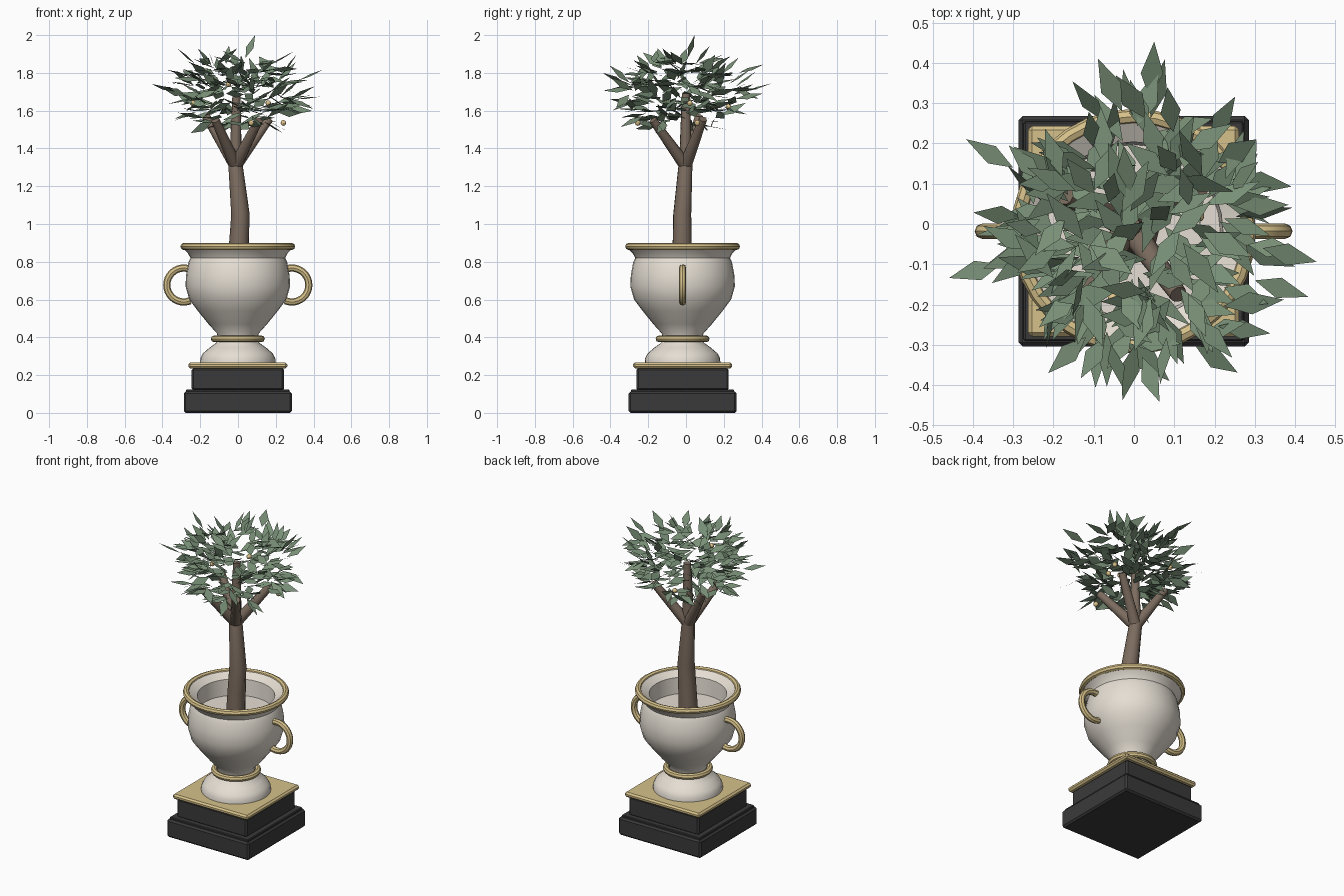
import bpy, bmesh, math, random
from mathutils import Vector, Matrix

random.seed(5)
if "Cube" in bpy.data.objects:
    bpy.data.objects.remove(bpy.data.objects["Cube"])

CX, CY = -0.001, -0.018


def material(name, rgb):
    lin = [((c / 255 + 0.055) / 1.055) ** 2.4 for c in rgb] + [1]
    m = bpy.data.materials.new(name)
    m.use_nodes = True
    m.diffuse_color = lin
    m.node_tree.nodes["Principled BSDF"].inputs["Base Color"].default_value = lin
    return m


stone = material("cream stone", (229, 222, 211))
gold = material("gold trim", (214, 193, 138))
black = material("black plinth", (58, 58, 58))
bark = material("brown bark", (124, 108, 95))
green = material("leaf green", (120, 143, 118))
fruit_tan = material("pale fruit", (222, 196, 140))


def finish(obj, name, mat, smooth=35):
    obj.name = name
    obj.data.materials.clear()
    obj.data.materials.append(mat)
    bpy.ops.object.select_all(action='DESELECT')
    obj.select_set(True)
    bpy.context.view_layer.objects.active = obj
    if smooth:
        bpy.ops.object.shade_smooth_by_angle(angle=math.radians(smooth))
    return obj


def from_bmesh(bm, name, mat, smooth=35):
    me = bpy.data.meshes.new(name)
    bm.to_mesh(me)
    bm.free()
    obj = bpy.data.objects.new(name, me)
    bpy.context.collection.objects.link(obj)
    return finish(obj, name, mat, smooth)


def slab(name, half, z0, z1, mat, bevel=0.01):
    bm = bmesh.new()
    bmesh.ops.create_cube(bm, size=1)
    bmesh.ops.scale(bm, vec=(half * 2, half * 2, z1 - z0), verts=bm.verts)
    bmesh.ops.translate(bm, vec=(CX, CY, (z0 + z1) / 2), verts=bm.verts)
    bmesh.ops.bevel(bm, geom=bm.edges[:], offset=bevel, segments=1,
                    affect='EDGES', profile=0.5)
    return from_bmesh(bm, name, mat)


def lathe(name, profile, mat, steps=32):
    bm = bmesh.new()
    vs = [bm.verts.new((CX + r, CY, z)) for r, z in profile]
    edges = [bm.edges.new(p) for p in zip(vs, vs[1:])]
    bmesh.ops.spin(bm, geom=vs + edges, cent=(CX, CY, 0), axis=(0, 0, 1),
                   angle=math.tau, steps=steps)
    bmesh.ops.remove_doubles(bm, verts=bm.verts, dist=0.0005)
    bmesh.ops.recalc_face_normals(bm, faces=bm.faces)
    return from_bmesh(bm, name, mat)


def tube(name, points, radii, mat, smooth=60, resolution=3):
    cu = bpy.data.curves.new(name, 'CURVE')
    cu.dimensions = '3D'
    cu.bevel_depth = 1
    cu.bevel_resolution = resolution
    cu.use_fill_caps = True
    sp = cu.splines.new('POLY')
    sp.points.add(len(points) - 1)
    for p, co, r in zip(sp.points, points, radii):
        p.co = (*co, 1)
        p.radius = r
    obj = bpy.data.objects.new(name, cu)
    bpy.context.collection.objects.link(obj)
    bpy.ops.object.select_all(action='DESELECT')
    obj.select_set(True)
    bpy.context.view_layer.objects.active = obj
    bpy.ops.object.convert(target='MESH')
    return finish(bpy.context.object, name, mat, smooth)


def ring(name, major, minor, z):
    bpy.ops.mesh.primitive_torus_add(major_radius=major, minor_radius=minor,
                                     major_segments=32, minor_segments=8,
                                     location=(CX, CY, z))
    return finish(bpy.context.object, name, gold)


# Stepped plinth
slab("plinth_base", 0.286, 0.0, 0.112, black)
slab("plinth_step", 0.273, 0.1, 0.124, black, 0.004)
slab("plinth_block", 0.244, 0.118, 0.238, black)
slab("plinth_top_plate", 0.262, 0.236, 0.267, gold)

# Urn with open mouth and soil-level floor inside
lathe("urn", [(0, 0.266), (0.2, 0.266), (0.198, 0.29), (0.185, 0.315), (0.15, 0.345),
              (0.115, 0.37), (0.105, 0.39), (0.11, 0.42), (0.155, 0.47), (0.212, 0.54),
              (0.257, 0.6), (0.277, 0.67), (0.274, 0.73), (0.261, 0.8), (0.251, 0.82),
              (0.264, 0.845), (0.289, 0.87), (0.289, 0.888), (0.272, 0.89), (0.222, 0.86),
              (0.215, 0.76), (0, 0.76)], stone)
ring("rim_ring", 0.285, 0.019, 0.881)
ring("neck_ring", 0.125, 0.018, 0.392)

# Pair of C-shaped handles
for side, label in ((1, "left"), (-1, "right")):
    arc = [math.radians(-113 + 226 * i / 20) for i in range(21)]
    tube(label + "_handle",
         [(CX + side * (0.286 + 0.09 * math.cos(a)), CY, 0.677 + 0.09 * math.sin(a)) for a in arc],
         [0.019] * 21, gold, 35, 2)

# Trunk and branches
fork = (-0.013, -0.003, 1.31)
tube("trunk", [(0.0, -0.022, 0.75), (0.005, -0.02, 0.9), (0.013, -0.02, 1.05), fork, (-0.013, 0, 1.35)],
     [0.056, 0.052, 0.049, 0.038, 0.03], bark)
tips = [(-0.17, 0.07, 1.57), (0.165, 0.09, 1.555), (-0.12, -0.175, 1.55),
        (0.11, -0.175, 1.55), (-0.008, 0.0, 1.69)]
for i, tip in enumerate(tips):
    tube("branch_%d" % (i + 1), [fork, tip], [0.034, 0.022], bark)

# Crown of diamond-shaped leaves, spread through the volume and splayed outward
bm = bmesh.new()


def leaf(base, yaw, pitch, roll, length):
    turn = (Matrix.Rotation(yaw, 3, 'Z') @ Matrix.Rotation(-pitch, 3, 'Y')
            @ Matrix.Rotation(roll, 3, 'X'))
    wide = length * 0.19
    shape = ((0, 0, 0), (length * 0.45, -wide, 0), (length, 0, 0), (length * 0.45, wide, 0))
    bm.faces.new([bm.verts.new(Vector(base) + turn @ Vector(p)) for p in shape])


for _ in range(230):
    q = Vector((1, 1, 1))
    while q.length > 1:
        q = Vector([random.uniform(-1, 1) for _ in range(3)])
    spread = 0.4 + 1.1 * (1 - math.hypot(q.x, q.y))
    base = (q.x * 0.31 + 0.01, q.y * 0.31 - 0.03, 1.69 + q.z * 0.19)
    leaf(base, math.atan2(q.y, q.x) + random.gauss(0, spread),
         max(-0.5, min(0.9, 0.15 + 0.35 * q.z + random.gauss(0, 0.3))),
         random.gauss(0, 0.5), random.uniform(0.12, 0.155))

# Outlying leaves at the edge of the crown
leaf((0.04, 0.01, 1.88), 0.6, 1.1, 0.3, 0.135)
leaf((-0.23, -0.02, 1.85), 2.9, 0.7, 0.4, 0.12)
leaf((0.32, -0.06, 1.76), -0.25, 0.4, 0.3, 0.15)
leaf((-0.33, -0.1, 1.7), 3.4, 0.3, 0.3, 0.14)
leaf((-0.3, 0.14, 1.7), 2.6, 0.2, 0.5, 0.14)
leaf((0.3, -0.14, 1.66), -0.3, 0.1, 0.2, 0.14)
leaf((0.04, 0.31, 1.7), 1.5, 0.3, 0.2, 0.15)
leaf((-0.03, 0.28, 1.8), 2.0, 0.3, 0.2, 0.15)
leaf((0.02, -0.33, 1.75), -1.2, 0.4, 0.3, 0.13)
from_bmesh(bm, "leaves", green, 0)

# Small round fruit
bm = bmesh.new()
for spot in ((-0.24, -0.1, 1.64), (0.16, 0.02, 1.64), (0.24, 0.06, 1.535),
             (0.07, -0.255, 1.535), (-0.05, -0.185, 1.74), (-0.08, 0.225, 1.62)):
    bmesh.ops.create_uvsphere(bm, u_segments=10, v_segments=8, radius=0.015,
                              matrix=Matrix.Translation(spot))
from_bmesh(bm, "fruit", fruit_tan)
